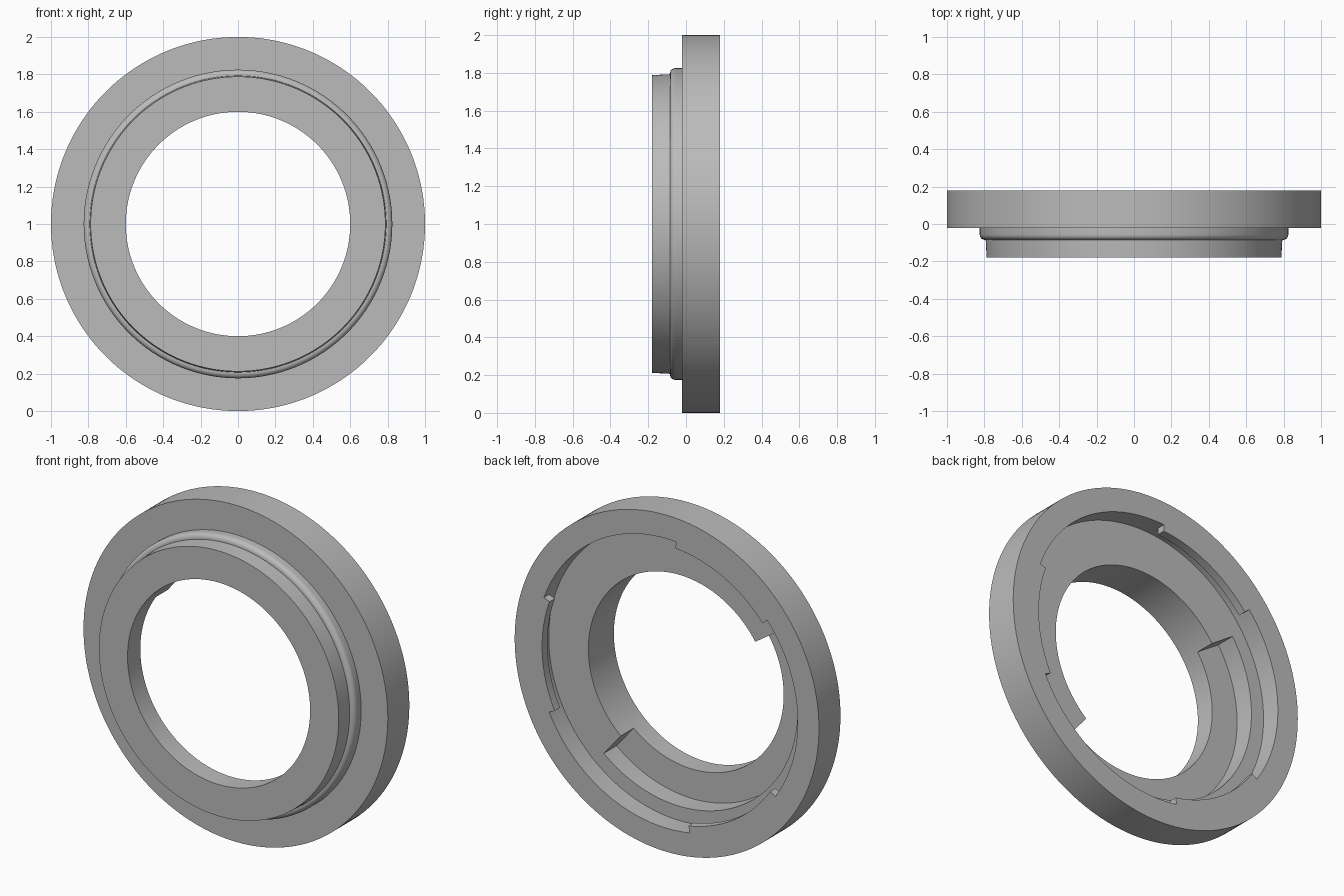
import bpy, bmesh, math

cube = bpy.data.objects.get("Cube")
if cube:
    bpy.data.objects.remove(cube, do_unlink=True)

grey = bpy.data.materials.new("plain_grey")
grey.use_nodes = True
GREY = (0.5, 0.5, 0.5, 1)
grey.diffuse_color = GREY
grey.node_tree.nodes["Principled BSDF"].inputs["Base Color"].default_value = GREY

STEP = 2  # degrees per segment


def sweep(name, profile, start=0, end=360):
    """Sweep a closed (radius, y) profile around the ring axis."""
    bm = bmesh.new()
    full = end - start == 360
    count = (end - start) // STEP + (0 if full else 1)
    rings = []
    for i in range(count):
        a = math.radians(start + i * STEP)
        rings.append([bm.verts.new((r * math.cos(a), y, 1 + r * math.sin(a)))
                      for r, y in profile])
    n = len(profile)
    for i in range(count if full else count - 1):
        p, q = rings[i], rings[(i + 1) % count]
        for j in range(n):
            k = (j + 1) % n
            bm.faces.new((p[j], p[k], q[k], q[j]))
    if not full:
        bm.faces.new(rings[0])
        bm.faces.new(rings[-1])
    bmesh.ops.recalc_face_normals(bm, faces=bm.faces)
    mesh = bpy.data.meshes.new(name)
    bm.to_mesh(mesh)
    bm.free()
    mesh.materials.append(grey)
    obj = bpy.data.objects.new(name, mesh)
    bpy.context.collection.objects.link(obj)
    bpy.ops.object.select_all(action='DESELECT')
    obj.select_set(True)
    bpy.context.view_layer.objects.active = obj
    bpy.ops.object.shade_smooth_by_angle(angle=math.radians(30))
    return obj


BORE, WELL, CHAMBER, LIP = 0.60, 0.775, 0.86, 0.82
FRONT, BACK, FLOOR, WELL_FLOOR = -0.18, 0.18, 0.06, -0.06

# Rounded front shoulder of the raised collar
fillet = 0.028
shoulder = [(0.825 - fillet + fillet * math.cos(t), -0.085 + fillet - fillet * math.sin(t))
            for t in (math.radians(15 * i) for i in range(6, -1, -1))]

# Main body: collar, flange and stepped socket at the back
sweep("flange_body",
      [(BORE, FRONT), (0.788, FRONT), (0.793, -0.085)] + shoulder
      + [(0.825, -0.022), (1, -0.022), (1, BACK), (CHAMBER, BACK),
         (CHAMBER, FLOOR), (WELL, FLOOR), (WELL, WELL_FLOOR), (BORE, WELL_FLOOR)])

# Raised floor that fills part of the inner well
sweep("raised_floor", [(BORE, WELL_FLOOR), (WELL, WELL_FLOOR), (WELL, FLOOR), (BORE, FLOOR)],
      -50, 146)

# Three thin locking lips around the socket mouth
for i in range(3):
    start = 94 + 120 * i
    sweep(f"locking_lip_{i + 1}",
          [(LIP, BACK - 0.05), (CHAMBER, BACK - 0.05), (CHAMBER, BACK), (LIP, BACK)],
          start, start + 46)
